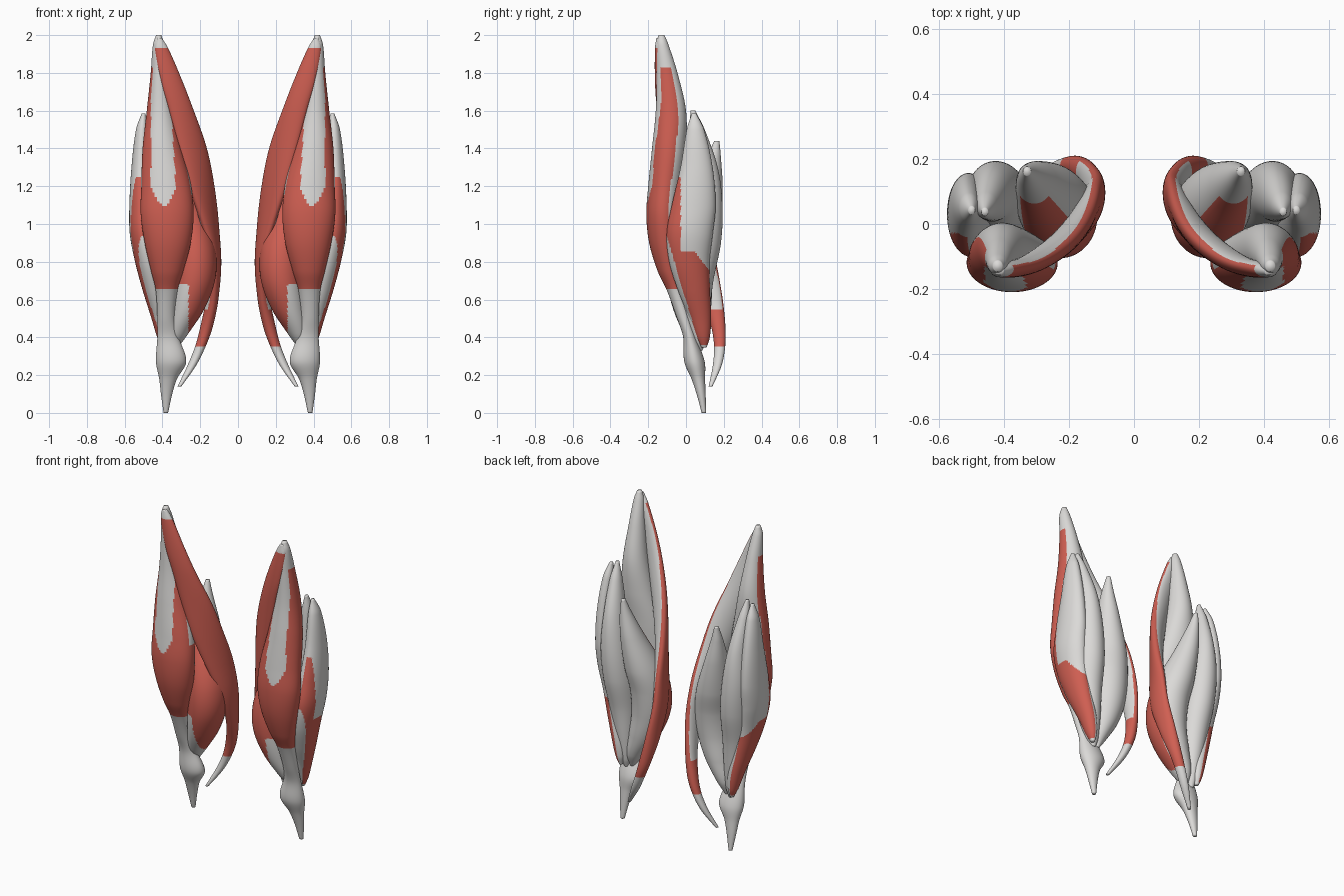
import bpy, bmesh, math
from mathutils import Vector

def material(name, rgb):
    m = bpy.data.materials.new(name)
    m.diffuse_color = (*rgb, 1)
    return m

TENDON = material("pale grey tendon", (0.71, 0.70, 0.685))
MUSCLE = material("muscle red", (0.63, 0.115, 0.085))
SEG, RINGS = 64, 190

def sample(st, z):
    """Smooth Hermite interpolation of stations sorted by falling z."""
    def slope(i):
        a, b = st[max(i - 1, 0)], st[min(i + 1, len(st) - 1)]
        return [(q - p) / (b[0] - a[0]) for p, q in zip(a, b)]
    for i in range(len(st) - 1):
        a, b = st[i], st[i + 1]
        if z >= b[0] - 1e-6:
            break
    h = b[0] - a[0]
    t = (z - a[0]) / h
    m0, m1 = slope(i), slope(i + 1)
    return [(2*t**3 - 3*t*t + 1) * a[k] + (t**3 - 2*t*t + t) * h * m0[k]
            + (3*t*t - 2*t**3) * b[k] + (t**3 - t*t) * h * m1[k] for k in range(len(a))]

def muscle(name, stations, is_red):
    """Loft of elliptical rings (z, x, y, rx, ry[, angle]), built for both legs."""
    st = [s if len(s) == 6 else (*s, 0) for s in stations]
    top, bot = st[0][0], st[-1][0]
    for side, label in ((1, "left"), (-1, "right")):
        bm = bmesh.new()
        rings = []
        for i in range(RINGS + 1):
            u = i / RINGS
            u = 0.75 * u + 0.25 * (1 - math.cos(math.pi * u)) / 2
            z, cx, cy, rx, ry, ang = sample(st, top + (bot - top) * u)
            rx, ry, ang = max(rx, 0.004), max(ry, 0.004), math.radians(ang)
            ring = []
            for j in range(SEG):
                a = 2 * math.pi * j / SEG
                p, q = rx * math.cos(a), ry * math.sin(a)
                ring.append(bm.verts.new((cx + p * math.cos(ang) - q * math.sin(ang),
                                          cy + p * math.sin(ang) + q * math.cos(ang), z)))
            rings.append(ring)
        for r0, r1 in zip(rings, rings[1:]):
            for j in range(SEG):
                k = (j + 1) % SEG
                bm.faces.new((r0[j], r1[j], r1[k], r0[k]))
        bm.faces.new(rings[0])
        bm.faces.new(rings[-1][::-1])
        bmesh.ops.recalc_face_normals(bm, faces=bm.faces)
        bm.normal_update()
        for f in bm.faces:
            f.smooth = True
            f.material_index = int(is_red(f.calc_center_median(), f.normal))
        if side < 0:
            bmesh.ops.scale(bm, vec=Vector((-1, 1, 1)), verts=bm.verts)
            bmesh.ops.reverse_faces(bm, faces=bm.faces)
        me = bpy.data.meshes.new(f"{label}_{name}")
        bm.to_mesh(me)
        bm.free()
        me.materials.append(TENDON)
        me.materials.append(MUSCLE)
        bpy.context.collection.objects.link(bpy.data.objects.new(f"{label}_{name}", me))

# front thigh muscle, running into kneecap and shin tendon
def front_red(c, n):
    if not 0.66 < c.z < 1.83 or n.y > 0.45:
        return False
    if c.z > 1.15 and n.x < -0.4 and n.y > -0.35:
        return False
    w = (0.066 - 0.03 * (c.z - 1.2)) * min(1, math.sqrt(max(0, (c.z - 1.1) / 0.1)))
    return not (n.y < 0 and n.x < 0.8 and abs(c.x - 0.395 - 0.03 * (c.z - 1.2)) < w)

muscle("front_thigh_muscle", [
    (2.0, .42, -.13, .014, .016), (1.95, .42, -.125, .03, .032), (1.8, .415, -.10, .047, .055),
    (1.6, .41, -.08, .073, .08), (1.4, .40, -.09, .105, .09), (1.2, .38, -.11, .132, .09),
    (1.05, .375, -.12, .14, .09), (.9, .372, -.11, .122, .085), (.75, .375, -.085, .085, .065),
    (.65, .378, -.055, .058, .047), (.5, .38, -.01, .047, .037), (.4, .37, .02, .057, .035),
    (.27, .354, .045, .08, .054), (.18, .37, .065, .047, .036), (.1, .378, .08, .03, .024),
    (0, .382, .095, .012, .012)], front_red)

# long strap muscle crossing from hip to inner knee
def strap_red(c, n):
    if not 0.35 < c.z < 1.93:
        return False
    if c.z < 0.55 or (c.z < 0.95 and n.y < 0.1 and n.x < 0.6):
        return True
    t = min(1, max(0, (1.7 - c.z) / 0.9))
    return n.x * -math.sin(t * 1.57) + n.y * -math.cos(t * 1.57) > -0.7

muscle("strap_muscle", [
    (1.985, .415, -.145, .012, .012, 175), (1.93, .405, -.142, .036, .022, 172),
    (1.75, .35, -.133, .06, .028, 165), (1.6, .30, -.113, .07, .033, 158),
    (1.4, .24, -.073, .088, .038, 145), (1.2, .193, -.028, .095, .04, 130),
    (1.0, .15, .03, .092, .037, 112), (.8, .122, .085, .075, .033, 95),
    (.6, .137, .14, .055, .032, 80), (.45, .168, .172, .038, .032, 70),
    (.35, .20, .178, .03, .027, 60), (.25, .245, .165, .024, .022, 50),
    (.14, .31, .13, .01, .01, 45)], strap_red)

# outer thigh muscle
def outer_red(c, n):
    if n.x < 0.0:
        return False
    front_edge = -0.085 + 0.3 * (0.88 - c.z)
    if c.z < 0.95 and c.y < front_edge:
        return False
    low = 0.36 < c.z < 0.85 - 1.3 * max(0, c.y - 0.05)
    return low or (c.y < -0.028 and 0.7 < c.z < 1.25)

muscle("outer_thigh_muscle", [
    (1.585, .50, .042, .01, .012), (1.5, .508, .05, .032, .046), (1.3, .514, .056, .05, .085),
    (1.1, .51, .041, .065, .116), (.95, .50, .02, .073, .122), (.8, .474, .018, .071, .107),
    (.65, .445, .042, .06, .085), (.5, .412, .075, .046, .058), (.4, .398, .09, .03, .036),
    (.345, .393, .096, .011, .013)], outer_red)

# inner thigh muscle, wrapping from the back to the front
def inner_red(c, n):
    if not 0.4 < c.z < (1.25 if n.y < -0.5 else 1.0) or n.y > 0.25:
        return False
    return not (c.z < 0.68 and c.x > 0.262) and n.x < 0.8

muscle("inner_thigh_muscle", [
    (1.44, .33, .163, .012, .014), (1.35, .323, .147, .034, .038), (1.2, .298, .117, .067, .077),
    (1.0, .256, .064, .106, .122), (.85, .23, .03, .114, .129), (.7, .232, .02, .11, .122),
    (.55, .268, .032, .09, .10), (.42, .317, .05, .054, .062), (.34, .335, .06, .014, .018)],
    inner_red)

# deep muscle at the back of the group
muscle("deep_thigh_muscle", [
    (1.6, .46, .037, .01, .012), (1.5, .455, .057, .034, .042), (1.3, .44, .088, .06, .08),
    (1.1, .43, .098, .082, .095), (.9, .415, .075, .092, .11), (.7, .40, .05, .083, .095),
    (.5, .383, .058, .057, .063), (.38, .375, .07, .034, .034), (.33, .37, .075, .012, .012)],
    lambda c, n: False)
